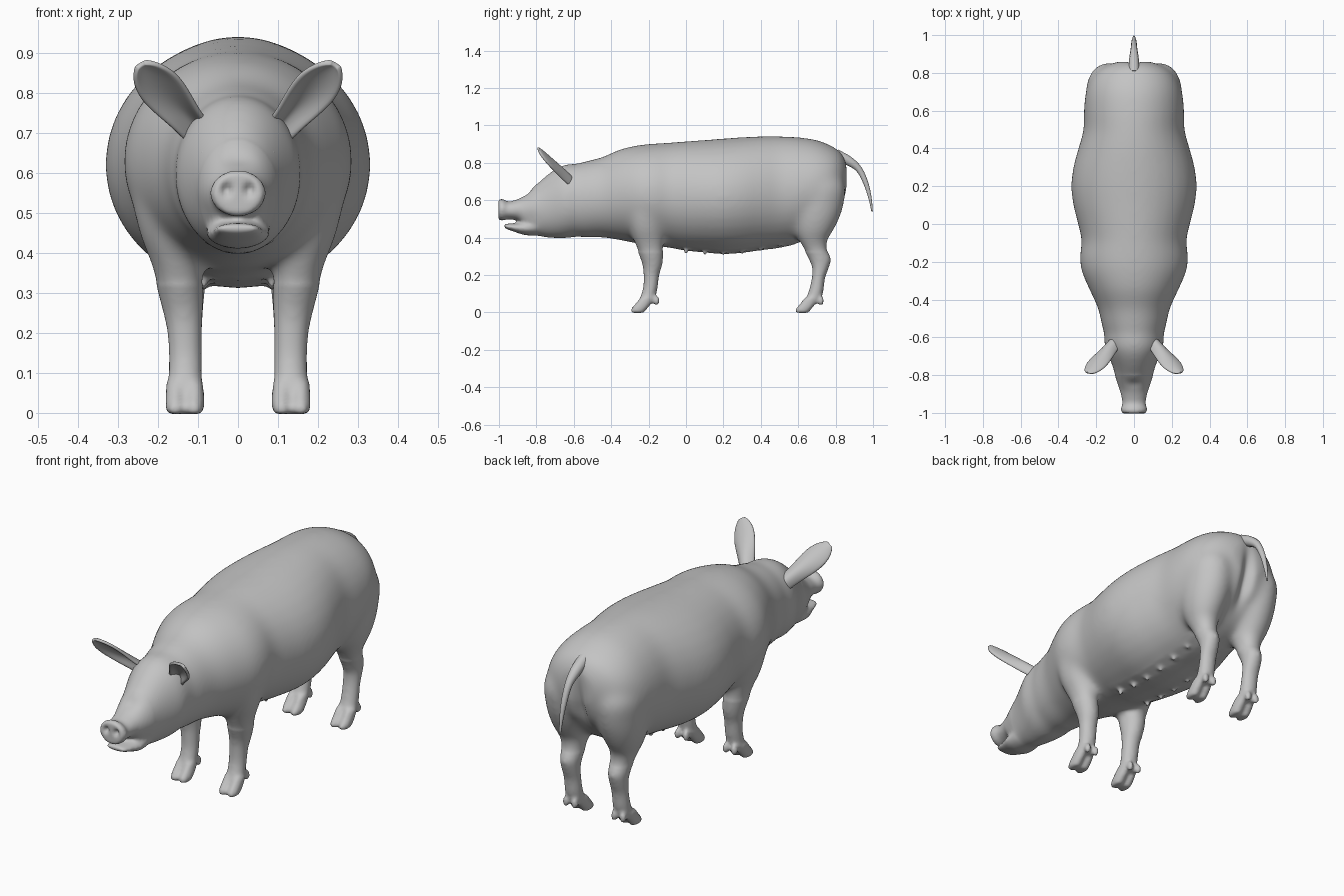
import bpy
import bmesh
import math
from mathutils import Vector, Matrix

if "Cube" in bpy.data.objects:
    bpy.data.objects.remove(bpy.data.objects["Cube"])

skin = bpy.data.materials.new("grey_skin")
skin.use_nodes = True
skin.diffuse_color = (0.55, 0.55, 0.55, 1)
skin.node_tree.nodes["Principled BSDF"].inputs["Base Color"].default_value = skin.diffuse_color


def finish(name, data):
    """Link a mesh or curve as a smooth skin-coloured object."""
    obj = bpy.data.objects.new(name, data)
    bpy.context.collection.objects.link(obj)
    data.materials.append(skin)
    if isinstance(data, bpy.types.Mesh):
        data.polygons.foreach_set("use_smooth", [True] * len(data.polygons))
    return obj


def to_mesh(name, bm):
    mesh = bpy.data.meshes.new(name)
    bmesh.ops.recalc_face_normals(bm, faces=bm.faces)
    bm.to_mesh(mesh)
    bm.free()
    return finish(name, mesh)


def smooth_rows(rows, steps=4):
    """Catmull-Rom interpolation between rows of section values."""
    out = []
    for i in range(len(rows) - 1):
        quad = [rows[max(i - 1, 0)], rows[i], rows[i + 1], rows[min(i + 2, len(rows) - 1)]]
        for k in range(steps):
            t = k / steps
            out.append([b + t / 2 * (c - a + t * (2 * a - 5 * b + 4 * c - d + t * (3 * (b - c) + d - a)))
                        for a, b, c, d in zip(*quad)])
    return out + [list(rows[-1])]


def loft(bm, rows, place, sides=32):
    """Skin elliptical sections (s, u0, u1, v0, v1); place maps (u, v, s) to a point."""
    rings = []
    for s, u0, u1, v0, v1 in smooth_rows(rows):
        ring = []
        for k in range(sides):
            a = math.tau * k / sides
            u = (u0 + u1) / 2 + (u1 - u0) / 2 * math.cos(a)
            v = (v0 + v1) / 2 + (v1 - v0) / 2 * math.sin(a)
            ring.append(bm.verts.new(place(u, v, s)))
        rings.append(ring)
    for lower, upper in zip(rings, rings[1:]):
        for k in range(sides):
            j = (k + 1) % sides
            bm.faces.new((lower[k], lower[j], upper[j], upper[k]))
    bm.faces.new(rings[0])
    bm.faces.new(rings[-1])


def blob(bm, centre, radii):
    matrix = Matrix.Translation(centre) @ Matrix.Diagonal((*radii, 1))
    bmesh.ops.create_uvsphere(bm, u_segments=16, v_segments=10, radius=1, matrix=matrix)


def along_y(u, v, s):
    return (u, s, v)


def symmetric(rows):
    return [(y, -w, w, low, high) for y, w, low, high in rows]


bm = bmesh.new()

# Torso: y, half width, bottom, top
torso = [
    (-.66, .13, .42, .77), (-.55, .167, .4, .805), (-.45, .19, .4, .83),
    (-.35, .235, .385, .873), (-.25, .278, .365, .895), (-.17, .287, .355, .903),
    (-.09, .278, .345, .908), (0, .297, .33, .915), (.1, .322, .32, .922),
    (.2, .333, .312, .93), (.3, .322, .318, .937), (.4, .295, .332, .942),
    (.5, .268, .345, .942), (.6, .266, .37, .937), (.7, .255, .42, .922),
    (.78, .22, .5, .89), (.83, .165, .56, .855), (.86, .09, .64, .8)]
loft(bm, symmetric(torso), along_y)

# Head with the upper snout and its round end disc
head = [
    (-1.003, .06, .495, .601), (-.995, .068, .491, .607), (-.975, .07, .492, .606),
    (-.95, .062, .497, .592), (-.9, .07, .492, .606), (-.87, .08, .46, .625),
    (-.82, .097, .42, .668), (-.76, .112, .4, .722), (-.7, .135, .395, .768),
    (-.64, .158, .395, .793), (-.56, .155, .41, .795)]
loft(bm, symmetric(head), along_y)

# Lower jaw
jaw = [(-.973, .04, .455, .47), (-.96, .055, .446, .474), (-.91, .066, .428, .478),
       (-.86, .08, .413, .49), (-.8, .08, .41, .52)]
loft(bm, symmetric(jaw), along_y)

# Legs: z, inner x, outer x, front y, back y
front_leg = [
    (.68, .1, .25, -.27, -.15), (.56, .07, .268, -.32, -.11), (.45, .085, .248, -.305, -.115),
    (.37, .088, .217, -.275, -.12), (.3, .088, .2, -.248, -.122), (.25, .088, .187, -.232, -.128),
    (.2, .09, .177, -.227, -.143), (.13, .09, .173, -.23, -.152), (.05, .09, .176, -.255, -.17)]
hind_leg = [
    (.78, .07, .2, .6, .79), (.68, .03, .25, .56, .85), (.58, .025, .25, .55, .845),
    (.5, .035, .243, .56, .82), (.43, .06, .225, .58, .785), (.38, .073, .203, .605, .755),
    (.33, .08, .187, .633, .757), (.285, .085, .18, .656, .775), (.24, .088, .176, .674, .764),
    (.18, .09, .173, .672, .743), (.11, .09, .174, .655, .734), (.05, .09, .176, .63, .712)]
toe = [(-.003, -.02, .02, -.293, -.225), (.015, -.025, .025, -.297, -.21),
       (.04, -.025, .025, -.277, -.19), (.08, -.022, .022, -.245, -.17)]
for side in (-1, 1):
    for rows, shift in ((front_leg, 0), (hind_leg, .88)):
        loft(bm, rows, lambda u, v, s: (side * u, v, s))
        for x in (.109, .157):
            loft(bm, toe, lambda u, v, s: (side * (x + u), v + shift, s), 16)
            # Dewclaw behind each toe
            blob(bm, (side * x, shift - .158, .062), (.016, .018, .028))
    # Teats in a row along the belly
    for k in range(6):
        y = k * .1
        low = .325 + .5 * (y - .2) ** 2 * (1 if y > .2 else .3)
        blob(bm, (side * .085, y, low), (.012, .013, .022))

# Fuse the parts into one skin, then blend the joints
body = to_mesh("body", bm)
remesh = body.modifiers.new("fuse", "REMESH")
remesh.mode = "VOXEL"
remesh.voxel_size = .0085
fused = bmesh.new()
fused.from_object(body, bpy.context.evaluated_depsgraph_get())
body.modifiers.clear()


def relax(verts, times):
    for _ in range(times):
        bmesh.ops.smooth_vert(fused, verts=verts, factor=.5,
                              use_axis_x=True, use_axis_y=True, use_axis_z=True)


def on_trunk(co):
    belly_centre = abs(co.x) < .13 and -.05 < co.y < .58 and co.z < .4
    return co.z > .32 and co.y > -.8 and not belly_centre


relax(fused.verts[:], 5)
relax([v for v in fused.verts if on_trunk(v.co)], 35)

# Soft dents: nostrils, cleft of the rump, hollow above the snout
dents = [((0, .87, .58), (.03, .09, .15), (0, -.04, 0)),
         ((0, -.85, .64), (.04, .04, .03), (0, .006, -.006))]
for side in (-1, 1):
    dents.append(((side * .028, -1, .558), (.011, .02, .014), (0, .02, 0)))
    dents.append(((side * .11, -.84, .5), (.04, .05, .04), (-side * .006, 0, 0)))
for v in fused.verts:
    for centre, size, push in dents:
        d = sum(((a - b) / c) ** 2 for a, b, c in zip(v.co, centre, size))
        if d < 6:
            v.co += Vector(push) * math.exp(-d)
fused.to_mesh(body.data)
fused.free()
body.data.polygons.foreach_set("use_smooth", [True] * len(body.data.polygons))

# Ears: cupped leaves leaning forward and out
bm = bmesh.new()
base, tip = Vector((.12, -.64, .73)), Vector((.243, -.79, .872))
axis = (tip - base).normalized()
across = Vector((.6, .35, -.6))
across = (across - axis * across.dot(axis)).normalized()
back = axis.cross(across)
outline = [(-.2, .035, .035), (.1, .04, .035), (.35, .05, .028), (.6, .056, .02),
           (.8, .048, .015), (.94, .03, .01), (1, .012, .004)]
grid = []
for t, half, cup in smooth_rows(outline, 2):
    grid.append([bm.verts.new(base + (tip - base) * t + across * half * u / 4
                              + back * cup * (.4 - (u / 4) ** 2)) for u in range(-4, 5)])
for low, high in zip(grid, grid[1:]):
    for k in range(8):
        bm.faces.new((low[k], low[k + 1], high[k + 1], high[k]))
ears = to_mesh("ears", bm)
thick = ears.modifiers.new("thickness", "SOLIDIFY")
thick.thickness = .014
thick.offset = 0
ears.modifiers.new("round", "SUBSURF").levels = 1
ears.modifiers["round"].render_levels = 1

# Eyes: ball inside an almond lid
bm = bmesh.new()
blob(bm, (.082, -.752, .648), (.012, .015, .012))
facing = Matrix.Translation((.085, -.755, .648)) @ Vector((.75, -.62, .25)).to_track_quat("Z", "Y").to_matrix().to_4x4()
loop = []
for i in range(24):
    a = math.tau * i / 24
    ring = [(.016 + .005 * math.cos(b)) for b in (0, 1.57, 3.14, 4.71)]
    loop.append([bm.verts.new(facing @ Vector((r * math.cos(a) * 1.15, r * math.sin(a) * .8, z)))
                 for r, z in zip(ring, (0, .005, 0, -.005))])
for i in range(24):
    for k in range(4):
        bm.faces.new((loop[i - 1][k], loop[i - 1][k - 3], loop[i][k - 3], loop[i][k]))
eyes = to_mesh("eyes", bm)
for pair in (ears, eyes):
    pair.modifiers.new("other_side", "MIRROR")

# Tail: tapered hanging curve
path = [(.8, .845, .03), (.87, .81, .026), (.925, .765, .018), (.962, .69, .014),
        (.984, .61, .009), (.995, .54, .004)]
curve = bpy.data.curves.new("tail", "CURVE")
curve.dimensions = "3D"
curve.bevel_depth = 1
curve.bevel_resolution = 3
curve.use_fill_caps = True
spline = curve.splines.new("POLY")
points = smooth_rows(path)
spline.points.add(len(points) - 1)
for point, (y, z, r) in zip(spline.points, points):
    point.co = (0, y, z, 1)
    point.radius = r
spline.use_smooth = True
finish("tail", curve)
